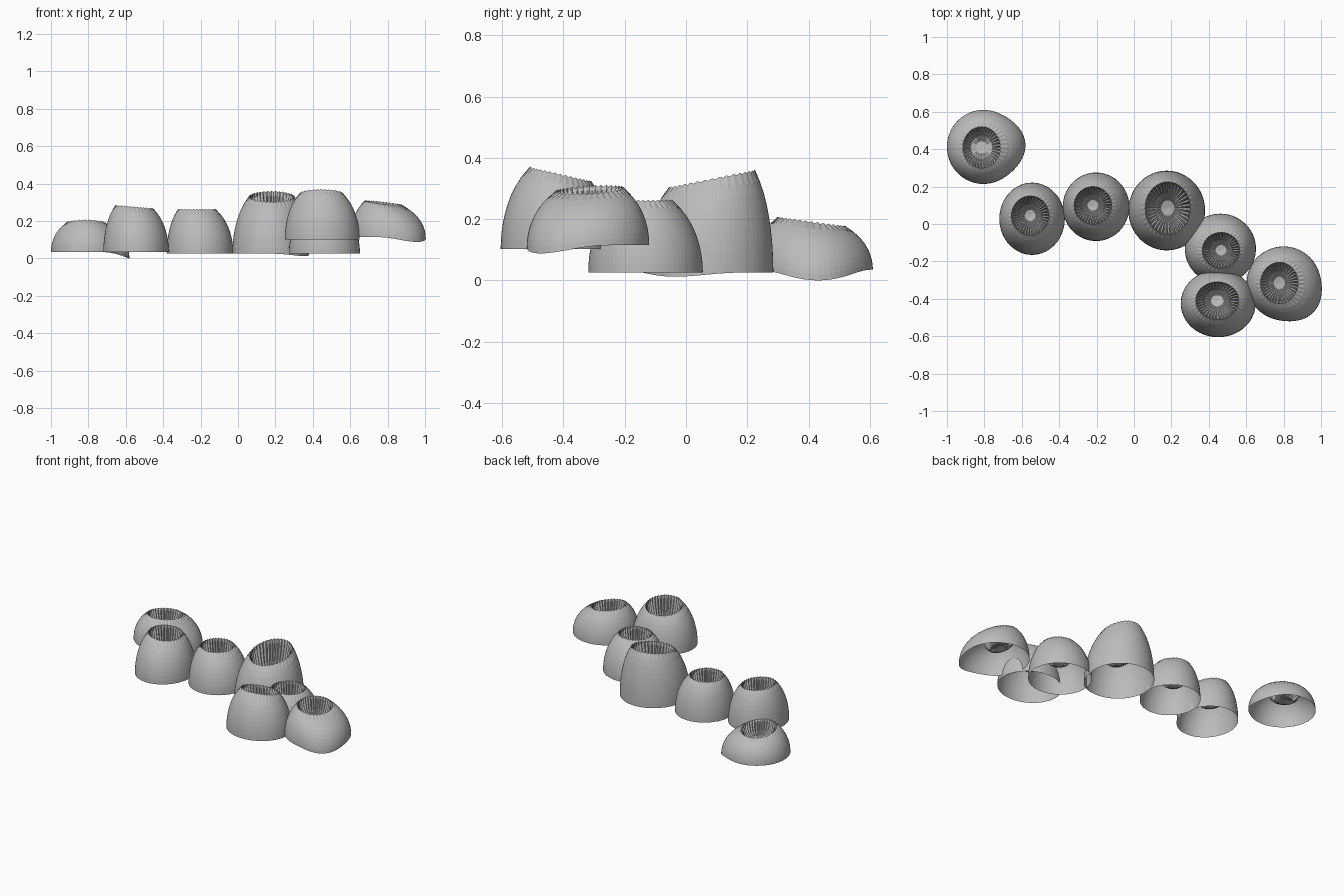
import bpy, bmesh
from math import sin, cos, pi, sqrt, radians

cube = bpy.data.objects.get("Cube")
if cube:
    bpy.data.objects.remove(cube, do_unlink=True)

# One plain grey for every shell
grey = bpy.data.materials.new("shell grey")
grey.use_nodes = True
color = (0.5, 0.5, 0.5, 1)
grey.diffuse_color = color
grey.node_tree.nodes["Principled BSDF"].inputs["Base Color"].default_value = color

SEG = 72      # two segments per pleat
LEVELS = 9    # rings up the outer wall
ROUND = 0.88  # how far the wall curves over towards the rim
BOWL = [(0.95, 0.12), (0.88, 0.4), (0.78, 0.68), (0.58, 0.88), (0.3, 0.97)]


def shell(name, base, size, floor, mouth, mouth_size, top, slope=(0, 0),
          corner=(0, 0, 0)):
    """Open-bottomed dome with a pleated bowl; corner = angle, reach, drop."""
    bm = bmesh.new()
    height = top - floor

    def base_point(a):
        lobe = max(0, cos(a - radians(corner[0]))) ** 5
        return (base[0] + (size[0] + corner[1] * lobe) * cos(a),
                base[1] + (size[1] + corner[1] * lobe) * sin(a),
                floor - corner[2] * lobe)

    def mouth_point(a, scale=1, depth=0):
        tilt = (slope[0] * cos(a) + slope[1] * sin(a)) * scale
        return (mouth[0] + mouth_size[0] * scale * cos(a),
                mouth[1] + mouth_size[1] * scale * sin(a),
                top + tilt - depth)

    def wall_point(a, t):
        w = (1 - sqrt(1 - (ROUND * t) ** 2)) / (1 - sqrt(1 - ROUND ** 2))
        p, q = base_point(a), mouth_point(a)
        return (p[0] + (q[0] - p[0]) * w, p[1] + (q[1] - p[1]) * w,
                p[2] + (q[2] - p[2]) * t)

    angles = [2 * pi * i / SEG for i in range(SEG)]
    rings = []
    # Outer wall
    for k in range(LEVELS + 1):
        rings.append([bm.verts.new(wall_point(a, k / LEVELS)) for a in angles])
    # Fine teeth on the rim
    for i, v in enumerate(rings[-1]):
        v.co.z += 0.003 * (-1) ** i
    # Pleated bowl
    for scale, depth in BOWL:
        rings.append([bm.verts.new(mouth_point(
            a, scale * (1 + 0.05 * (-1) ** i), depth * height * 0.6))
            for i, a in enumerate(angles)])
    for low, high in zip(rings, rings[1:]):
        for i in range(SEG):
            j = (i + 1) % SEG
            bm.faces.new((low[i], low[j], high[j], high[i]))
    tip = bm.verts.new((mouth[0], mouth[1], top - height * 0.6))
    for i in range(SEG):
        bm.faces.new((rings[-1][i], rings[-1][(i + 1) % SEG], tip))

    mesh = bpy.data.meshes.new(name)
    bm.to_mesh(mesh)
    bm.free()
    mesh.materials.append(grey)
    bpy.context.collection.objects.link(bpy.data.objects.new(name, mesh))


# The cluster, from the right end to the left end
shell("shell_far_right", (-0.805, 0.412), (0.195, 0.198), 0.035,
      (-0.815, 0.41), (0.1, 0.11), 0.19, (0, -0.015), (5, 0.03, 0.035))
shell("shell_right", (-0.545, 0.028), (0.175, 0.193), 0.033,
      (-0.555, 0.045), (0.1, 0.105), 0.275, (-0.008, 0))
shell("shell_mid_right", (-0.203, 0.092), (0.178, 0.183), 0.027,
      (-0.22, 0.1), (0.1, 0.1), 0.262)
shell("shell_tall", (0.175, 0.072), (0.205, 0.213), 0.026,
      (0.18, 0.085), (0.12, 0.14), 0.33, (0, 0.028), (-30, 0, 0.014))
shell("shell_mid_left", (0.462, -0.132), (0.19, 0.187), 0.025,
      (0.465, -0.14), (0.1, 0.095), 0.26)
shell("shell_front", (0.45, -0.425), (0.2, 0.18), 0.102,
      (0.445, -0.41), (0.115, 0.1), 0.345, (0, -0.023))
shell("shell_far_left", (0.8, -0.317), (0.198, 0.197), 0.115,
      (0.777, -0.315), (0.1, 0.11), 0.295, (-0.012, 0.006), (-45, 0.025, 0.027))
